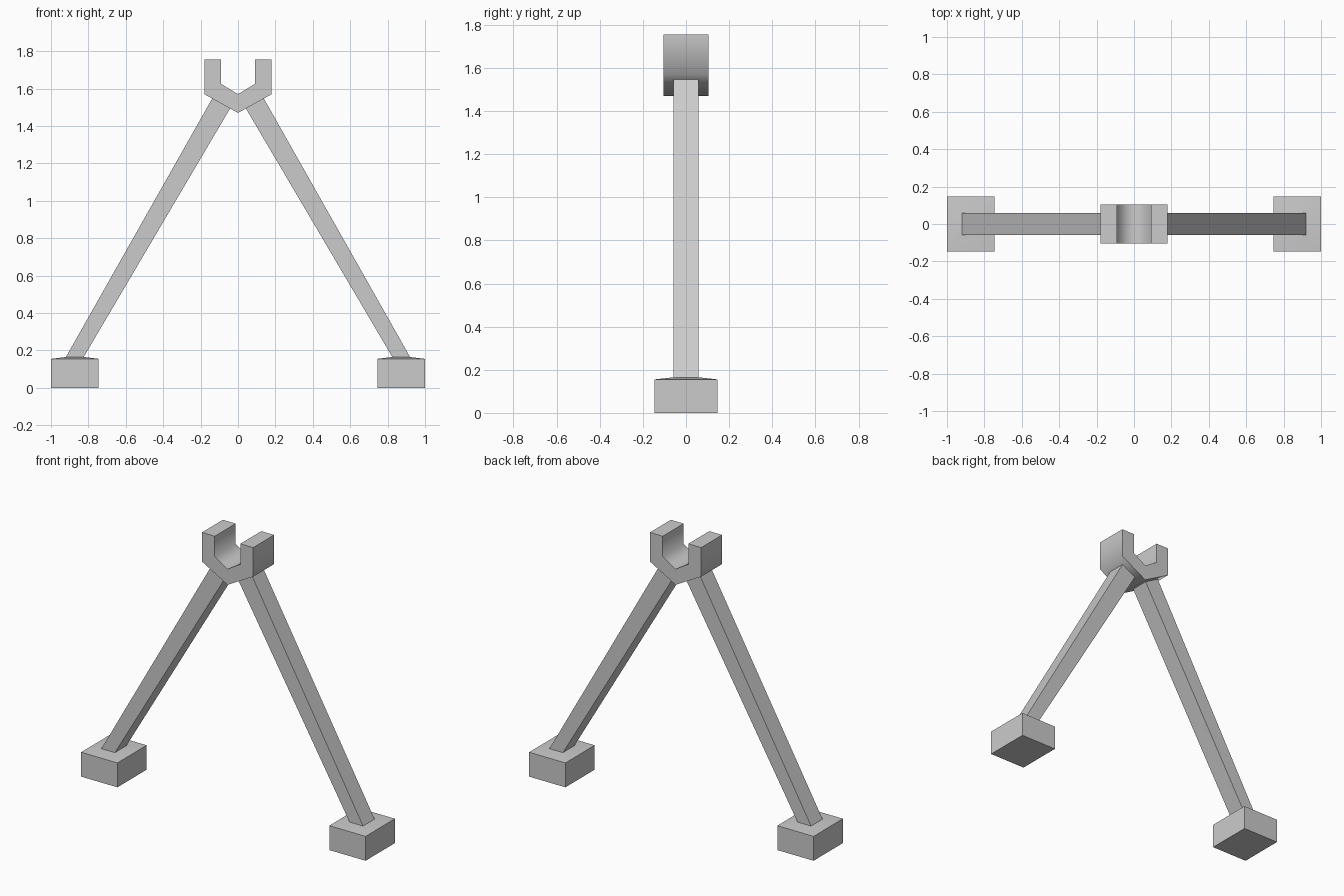
import bpy
import bmesh
from math import radians

cube = bpy.data.objects.get("Cube")
if cube:
    bpy.data.objects.remove(cube, do_unlink=True)

# Single plain grey for the whole stand
grey = bpy.data.materials.new("plain grey")
grey.use_nodes = True
colour = (0.6, 0.6, 0.6, 1)
grey.diffuse_color = colour
grey.node_tree.nodes["Principled BSDF"].inputs["Base Color"].default_value = colour


def finish(name, bm, smooth_angle=None):
    bmesh.ops.recalc_face_normals(bm, faces=bm.faces)
    mesh = bpy.data.meshes.new(name)
    bm.to_mesh(mesh)
    bm.free()
    mesh.materials.append(grey)
    obj = bpy.data.objects.new(name, mesh)
    bpy.context.collection.objects.link(obj)
    if smooth_angle:
        bpy.ops.object.select_all(action="DESELECT")
        obj.select_set(True)
        bpy.context.view_layer.objects.active = obj
        bpy.ops.object.shade_smooth_by_angle(angle=radians(smooth_angle))
    return obj


def extrude_profile(name, points, half_depth, smooth_angle=None):
    """Extrude an x-z outline evenly to the front and back."""
    bm = bmesh.new()
    face = bm.faces.new([bm.verts.new((x, -half_depth, z)) for x, z in points])
    moved = bmesh.ops.extrude_face_region(bm, geom=[face])["geom"]
    bmesh.ops.translate(bm, vec=(0, 2 * half_depth, 0),
                        verts=[v for v in moved if isinstance(v, bmesh.types.BMVert)])
    return finish(name, bm, smooth_angle)


# Forked cradle: one half of the outline, mirrored across the middle
outer = [(0.18, 1.57), (0.18, 1.755)]
inner = [(0.09, 1.755), (0.09, 1.625)]
half = outer + inner
outline = [(0, 1.47)] + half + [(0, 1.57)] + [(-x, z) for x, z in reversed(half)]
extrude_profile("cradle", outline, 0.105, 65)


def rectangle(bm, x0, x1, half_y, z):
    return [bm.verts.new(p) for p in ((x0, -half_y, z), (x1, -half_y, z),
                                      (x1, half_y, z), (x0, half_y, z))]


for side, label in ((1, "left"), (-1, "right")):
    # Slanted leg, ending flush against the underside of the cradle
    leg = [(0.825, 0.165), (0.92, 0.165), (0.138, 1.547), (0.042, 1.494)]
    extrude_profile(label + "_leg", [(side * x, z) for x, z in leg], 0.058)

    # Block foot with a slightly raised top around the leg
    bm = bmesh.new()
    rings = [rectangle(bm, side * 0.745, side * 1.0, 0.147, 0),
             rectangle(bm, side * 0.745, side * 1.0, 0.147, 0.155),
             rectangle(bm, side * 0.825, side * 0.92, 0.058, 0.165)]
    for low, high in zip(rings, rings[1:]):
        for i in range(4):
            j = (i + 1) % 4
            bm.faces.new((low[i], low[j], high[j], high[i]))
    bm.faces.new(rings[0])
    bm.faces.new(rings[-1])
    finish(label + "_foot", bm, 30)
